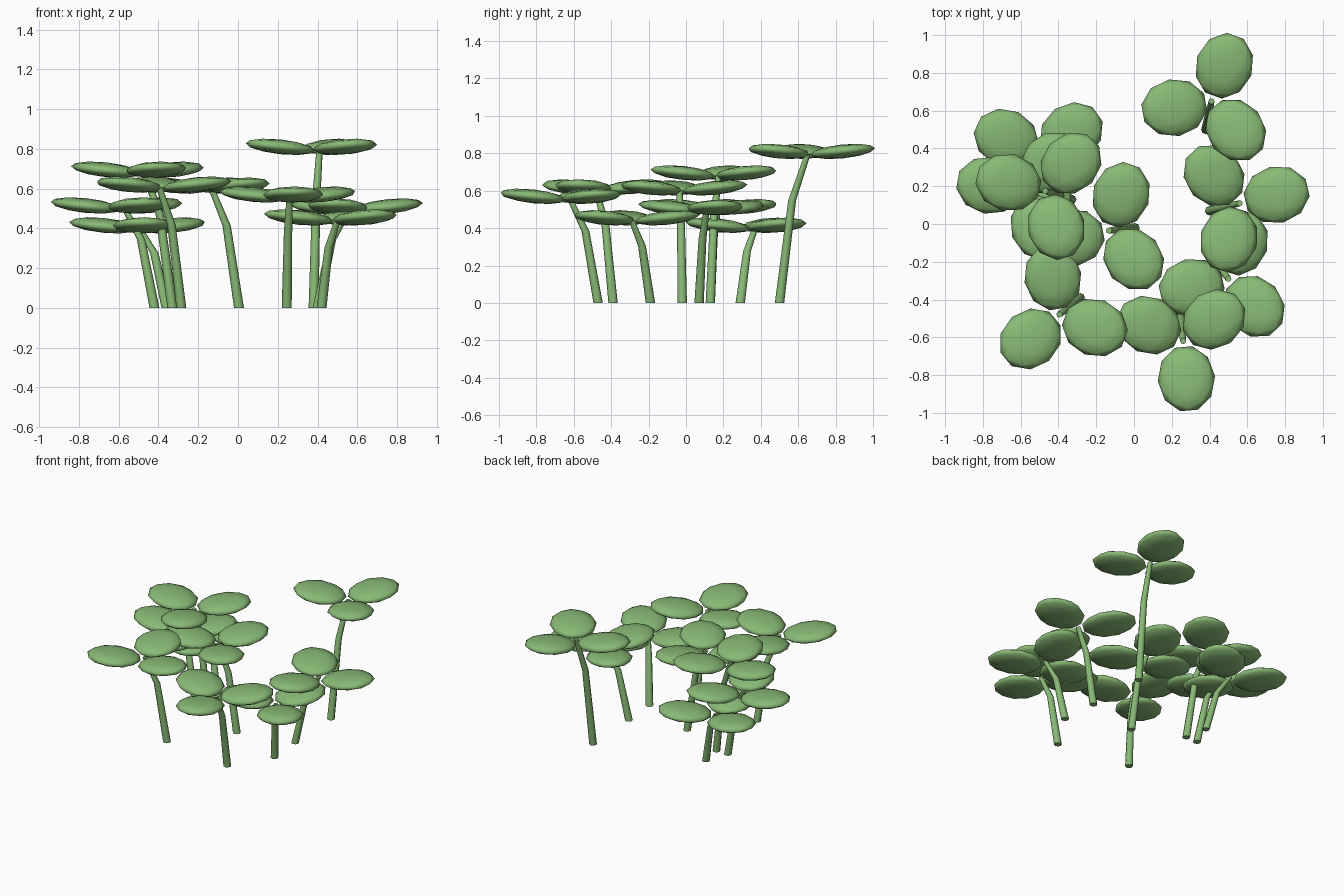
import bpy, bmesh, math
from mathutils import Vector, Matrix

cube = bpy.data.objects.get("Cube")
if cube:
    bpy.data.objects.remove(cube, do_unlink=True)

green = bpy.data.materials.new("leaf_green")
green.use_nodes = True
colour = (0.25, 0.49, 0.18, 1.0)
green.diffuse_color = colour
green.node_tree.nodes["Principled BSDF"].inputs["Base Color"].default_value = colour

# Each plant: stem foot (x, y), crown (x, y), crown height, first leaf angle
PLANTS = [
    ((0.38, 0.50), (0.41, 0.65), 0.81, 70),
    ((0.40, 0.07), (0.56, 0.11), 0.51, 13),
    ((0.42, -0.19), (0.50, -0.29), 0.455, 73),
    ((0.245, -0.47), (0.26, -0.62), 0.57, 35),
    ((-0.285, -0.39), (-0.395, -0.48), 0.62, 100),
    ((0.005, -0.02), (-0.133, -0.035), 0.615, 71),
    ((-0.33, 0.13), (-0.47, 0.175), 0.695, 47),
    ((-0.42, 0.13), (-0.57, 0.17), 0.515, 50),
    ((-0.36, 0.29), (-0.495, 0.37), 0.415, 35),
]
LEAF_REACH = 0.2
LEAF_SIZE = (0.178, 0.152, 0.037)
LEAF_TILT = math.radians(-6)
SIDES = 8


def finish(bm, name):
    bmesh.ops.recalc_face_normals(bm, faces=bm.faces)
    for face in bm.faces:
        face.smooth = len(face.verts) < SIDES
    mesh = bpy.data.meshes.new(name)
    bm.to_mesh(mesh)
    bm.free()
    mesh.materials.append(green)
    obj = bpy.data.objects.new(name, mesh)
    bpy.context.collection.objects.link(obj)
    return obj


def make_stem(name, foot, crown, height):
    """Tapered tube that bends outward near the top."""
    start = Vector((*foot, 0.0))
    end = Vector((*crown, height - 0.015))
    bend = start.lerp(end, 0.45)
    bend.z = end.z * 0.69
    bm = bmesh.new()
    rings = []
    for centre, radius in ((start, 0.025), (bend, 0.021), (end, 0.016)):
        turns = [math.tau * i / SIDES for i in range(SIDES)]
        rings.append([bm.verts.new(centre + radius * Vector((math.cos(a), math.sin(a), 0)))
                      for a in turns])
    for low, high in zip(rings, rings[1:]):
        for i in range(SIDES):
            j = (i + 1) % SIDES
            bm.faces.new((low[i], low[j], high[j], high[i]))
    bm.faces.new(rings[0])
    bm.faces.new(rings[-1])
    finish(bm, name)


def make_leaf(name, crown, height, angle):
    """Flattened low-poly pad, rising slightly away from the stem."""
    bm = bmesh.new()
    bmesh.ops.create_icosphere(bm, subdivisions=2, radius=1.0)
    place = (Matrix.Translation((*crown, height))
             @ Matrix.Rotation(angle, 4, "Z")
             @ Matrix.Translation((LEAF_REACH, 0, 0))
             @ Matrix.Rotation(LEAF_TILT, 4, "Y")
             @ Matrix.Diagonal((*LEAF_SIZE, 1.0)))
    bmesh.ops.transform(bm, matrix=place, verts=bm.verts)
    finish(bm, name)


# Plants with three leaves each
for n, (foot, crown, height, first) in enumerate(PLANTS, 1):
    make_stem(f"stem_{n}", foot, crown, height)
    for k in range(3):
        make_leaf(f"leaf_{n}_{k + 1}", crown, height, math.radians(first + 120 * k))
